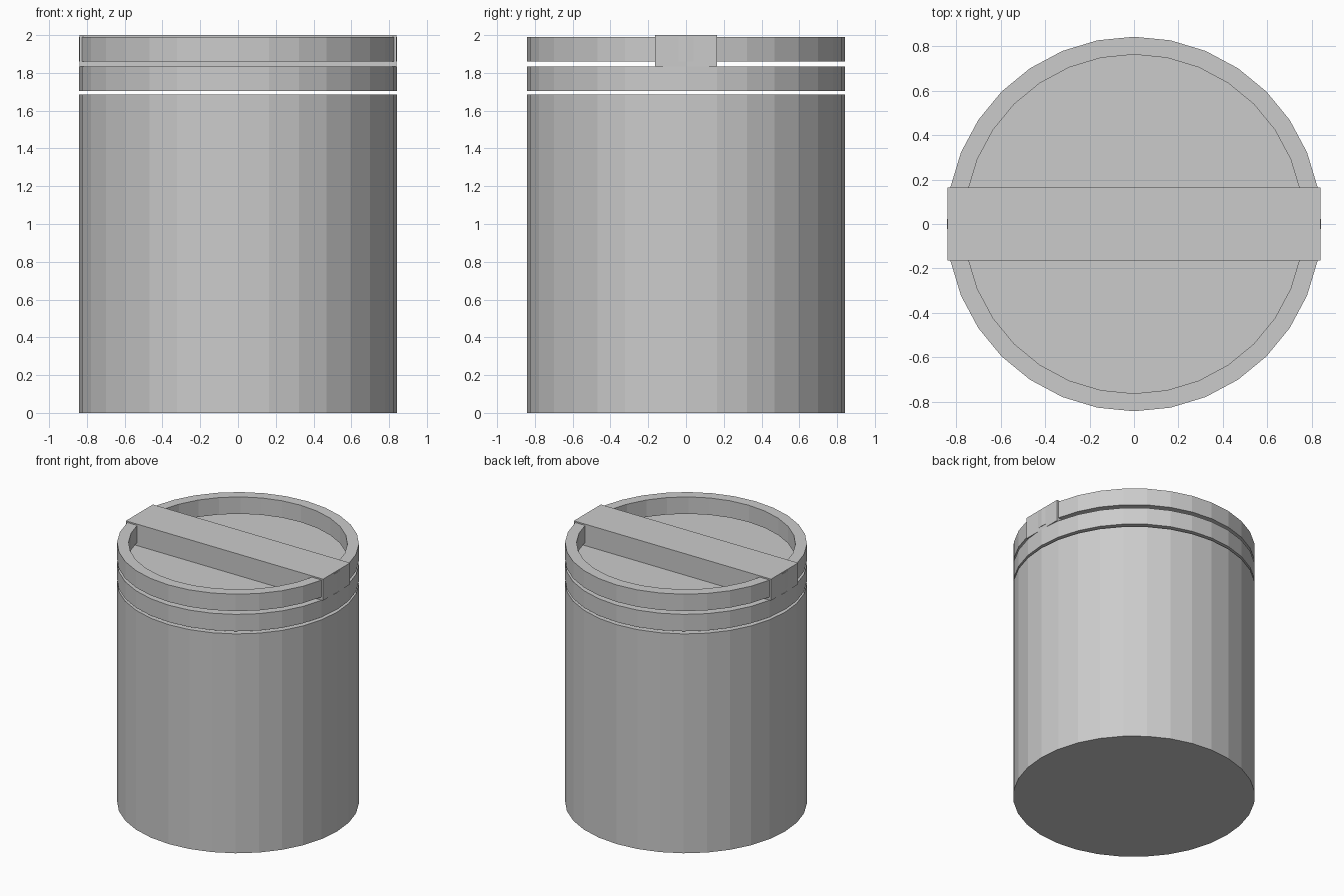
import bpy, bmesh, math

if "Cube" in bpy.data.objects:
    bpy.data.objects.remove(bpy.data.objects["Cube"])

SIDES = 32
R = 0.842


def lathe(name, profile, closed=False):
    """Revolve (radius, z) points round z with flat facets; open profiles get end caps."""
    bm = bmesh.new()
    rings = []
    for r, z in profile:
        rings.append([bm.verts.new((r * math.cos(2 * math.pi * i / SIDES),
                                    r * math.sin(2 * math.pi * i / SIDES), z))
                      for i in range(SIDES)])
    pairs = list(zip(rings, rings[1:]))
    if closed:
        pairs.append((rings[-1], rings[0]))
    else:
        bm.faces.new(rings[0])
        bm.faces.new(rings[-1])
    for a, b in pairs:
        for i in range(SIDES):
            j = (i + 1) % SIDES
            bm.faces.new((a[i], a[j], b[j], b[i]))
    return finish(name, bm)


def finish(name, bm):
    bmesh.ops.recalc_face_normals(bm, faces=bm.faces)
    mesh = bpy.data.meshes.new(name)
    bm.to_mesh(mesh)
    bm.free()
    obj = bpy.data.objects.new(name, mesh)
    bpy.context.collection.objects.link(obj)
    return obj


# Main container and the separate lid disc floating just above it
lathe("container_body", [(R, 0.0), (R, 1.685)])
lathe("lid_disc", [(R, 1.705), (R, 1.835)])

# Open rim ring above the lid disc
lathe("lid_rim", [(R, 1.86), (R, 1.99), (0.762, 1.99), (0.762, 1.86)], closed=True)

# Straight grip bar across the lid, joining rim and disc
bm = bmesh.new()
bmesh.ops.create_cube(bm, size=1.0)
bmesh.ops.scale(bm, vec=(1.676, 0.328, 0.165), verts=bm.verts)
bmesh.ops.translate(bm, vec=(0, 0, 1.9175), verts=bm.verts)
finish("lid_grip_bar", bm)
